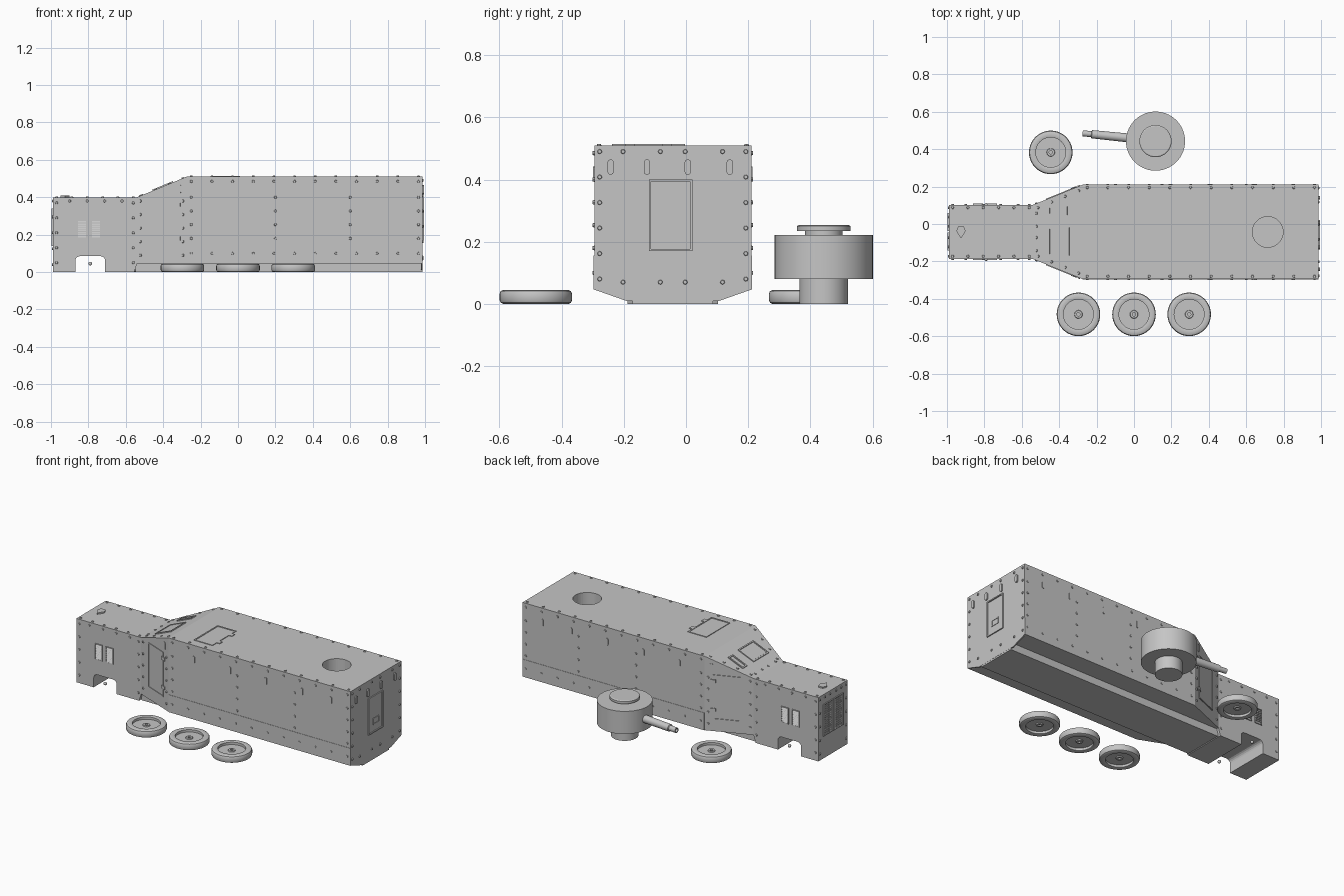
import bpy, bmesh, math
from mathutils import Vector, Matrix

if "Cube" in bpy.data.objects:
    bpy.data.objects.remove(bpy.data.objects["Cube"])

grey = bpy.data.materials.new("plain grey")
grey.use_nodes = True
COL = (0.56, 0.56, 0.56, 1)
grey.diffuse_color = COL
grey.node_tree.nodes["Principled BSDF"].inputs["Base Color"].default_value = COL

CY = -0.0425                       # hull centre line
W, HW = 0.2525, 0.145              # half widths of hull and hood
ROOF, HOOD, FLOOR = 0.51, 0.4, 0.046
NOSE, STEP, SHOULDER, TAIL = -0.99, -0.54, -0.275, 0.987


def finish(name, bm, loc=(0, CY, 0), mirror=False, smooth=False):
    bmesh.ops.recalc_face_normals(bm, faces=bm.faces)
    me = bpy.data.meshes.new(name)
    bm.to_mesh(me)
    bm.free()
    me.materials.append(grey)
    ob = bpy.data.objects.new(name, me)
    ob.location = loc
    bpy.context.collection.objects.link(ob)
    bpy.ops.object.select_all(action='DESELECT')
    ob.select_set(True)
    bpy.context.view_layer.objects.active = ob
    if smooth:
        bpy.ops.object.shade_smooth_by_angle()
    if mirror:
        m = ob.modifiers.new("both sides", 'MIRROR')
        m.use_axis = (False, True, False)
    return ob


def frame(origin, u, v):
    u, v = Vector(u).normalized(), Vector(v).normalized()
    m = Matrix((u, v, u.cross(v))).transposed().to_4x4()
    m.translation = origin
    return m


def prism(bm, m, pts, lo, hi):
    a = [bm.verts.new(m @ Vector((x, y, lo))) for x, y in pts]
    b = [bm.verts.new(m @ Vector((x, y, hi))) for x, y in pts]
    bm.faces.new(a)
    bm.faces.new(b)
    for i in range(len(pts)):
        j = (i + 1) % len(pts)
        bm.faces.new((a[i], a[j], b[j], b[i]))


def plate(bm, m, u0, u1, v0, v1, t=0.005):
    prism(bm, m, [(u0, v0), (u1, v0), (u1, v1), (u0, v1)], -0.002, t)


def border(bm, m, u0, u1, v0, v1, w=0.008, t=0.006):
    plate(bm, m, u0, u1, v0, v0 + w, t)
    plate(bm, m, u0, u1, v1 - w, v1, t)
    plate(bm, m, u0, u0 + w, v0 + w, v1 - w, t)
    plate(bm, m, u1 - w, u1, v0 + w, v1 - w, t)


def louvres(bm, m, v0, v1, n, lo, hi):
    h = (v1 - v0) / n
    for k in range(n):
        v = v0 + k * h
        prism(bm, m, [(-0.002, v), (0.005, v), (-0.002, v + h)], lo, hi)


def slot(bm, m, u, v, t=0.004, r=0.01, half=0.015):
    pts = []
    for k in range(12):
        a = math.pi * k / 5 if k < 6 else math.pi * (k - 1) / 5
        pts.append((u + r * math.cos(a), v + r * math.sin(a) + (half if k < 6 else -half)))
    prism(bm, m, pts, -0.002, t)


def rivets(bm, m, a, b, n):
    for i in range(n):
        p = Vector(a).lerp(Vector(b), i / (n - 1)).to_3d()
        bmesh.ops.create_cone(bm, cap_ends=True, segments=8, radius1=0.009, radius2=0.006, depth=0.01,
                              matrix=m @ Matrix.Translation(p))


def lathe(name, profile, loc, seg=40):
    bm = bmesh.new()
    vs = [bm.verts.new((r, 0, z)) for r, z in profile]
    es = [bm.edges.new(p) for p in zip(vs, vs[1:])]
    bmesh.ops.spin(bm, geom=vs + es, cent=(0, 0, 0), axis=(0, 0, 1), angle=math.tau, steps=seg)
    bmesh.ops.remove_doubles(bm, verts=bm.verts, dist=0.0002)
    return finish(name, bm, loc, smooth=True)


def cut(target, bm):
    cutter = finish("cutter", bm)
    cutter.hide_render = True
    bpy.context.view_layer.objects.active = target
    m = target.modifiers.new("cut", 'BOOLEAN')
    m.operation, m.solver, m.object = 'DIFFERENCE', 'EXACT', cutter
    bpy.ops.object.modifier_apply(modifier=m.name)
    bpy.data.objects.remove(cutter)


# Panels of the hull that carry details
side = frame((0, -W, 0), (1, 0, 0), (0, 0, 1))
hood_side = frame((0, -HW, 0), (1, 0, 0), (0, 0, 1))
cheek = frame((STEP, -HW, 0), (SHOULDER - STEP, HW - W, 0), (0, 0, 1))
slope = frame((STEP, 0, HOOD), (SHOULDER - STEP, 0, ROOF - HOOD), (0, 1, 0))
roof = frame((0, 0, ROOF), (1, 0, 0), (0, 1, 0))
hood_top = frame((0, 0, HOOD), (1, 0, 0), (0, 1, 0))
nose = frame((NOSE, 0, 0), (0, -1, 0), (0, 0, 1))
tail = frame((TAIL, 0, 0), (0, 1, 0), (0, 0, 1))

# Hull lofted through rectangular cross-sections
bm = bmesh.new()
rings = []
for x, w, low, h in ((NOSE, HW, 0, HOOD), (-0.555, HW, 0, HOOD), (STEP, HW, FLOOR, HOOD),
                     (SHOULDER, W, FLOOR, ROOF), (TAIL, W, FLOOR, ROOF)):
    sec = [(-w, low), (-w, h), (w, h), (w, low)]
    rings.append([bm.verts.new((x, y, z)) for y, z in sec])
bm.faces.new(rings[0])
bm.faces.new(rings[-1])
for p, q in zip(rings, rings[1:]):
    for i in range(4):
        j = (i + 1) % 4
        bm.faces.new((p[i], p[j], q[j], q[i]))
hull = finish("hull", bm)

# Wheel arch through the hood
bm = bmesh.new()
arch = [(-0.71, -0.05), (-0.87, -0.05)]
for cx, start in ((-0.845, math.pi), (-0.735, math.pi / 2)):
    for k in range(5):
        a = start - k * math.pi / 8
        arch.append((cx + 0.025 * math.cos(a), 0.06 + 0.025 * math.sin(a)))
prism(bm, side, arch, -1, 1)
cut(hull, bm)

# Turret socket in the roof
bm = bmesh.new()
bmesh.ops.create_cone(bm, cap_ends=True, segments=48, radius1=0.082, radius2=0.082, depth=0.3,
                      matrix=Matrix.Translation((0.715, 0, ROOF)))
cut(hull, bm)

# Keel under the hull floor
bm = bmesh.new()
prism(bm, tail, [(-0.13, 0), (0.13, 0), (0.13, 0.06), (-0.13, 0.06)], -1.535, -0.001)
finish("keel", bm)

# Tapered lower edge of the tail plate
bm = bmesh.new()
prism(bm, tail, [(-W, FLOOR), (-0.15, 0.01), (0.15, 0.01), (W, FLOOR)], -0.008, 0)
finish("tail_plate_edge", bm)

# Overlapping lower side strips
bm = bmesh.new()
plate(bm, side, SHOULDER, TAIL, FLOOR, 0.155, 0.002)
finish("side_strips", bm, mirror=True)

# Roof and slope hatches
bm = bmesh.new()
hy = -0.078
plate(bm, roof, -0.14, -0.01, hy - 0.118, hy + 0.118, 0.001)
border(bm, roof, -0.14, -0.01, hy - 0.118, hy + 0.118, t=0.004)
for y in (hy - 0.06, hy + 0.06):
    plate(bm, roof, -0.015, 0.01, y - 0.015, y + 0.015, 0.004)
border(bm, slope, 0.09, 0.21, -0.125, 0.025)
plate(bm, slope, 0.1, 0.2, -0.115, 0.015, 0.003)
border(bm, slope, 0.09, 0.2, 0.09, 0.135)
finish("hatches", bm)

# Rear door with its frame and small panel
bm = bmesh.new()
border(bm, tail, -0.077, 0.063, 0.17, 0.4, 0.007, 0.007)
plate(bm, tail, -0.067, 0.053, 0.18, 0.39, 0.003)
border(bm, tail, -0.035, 0.025, 0.22, 0.26, 0.005, 0.006)
for y in (-0.2, -0.083, 0.048, 0.183):
    slot(bm, tail, y, 0.44, 0.008)
finish("rear_door", bm)

# Side doors on the cheeks
bm = bmesh.new()
border(bm, cheek, 0.075, 0.235, 0.12, 0.4, 0.006, 0.004)
for v in (0.17, 0.35):
    plate(bm, cheek, 0.22, 0.25, v, v + 0.02, 0.006)
slot(bm, cheek, 0.245, 0.445)
finish("side_doors", bm, mirror=True)

# Firing slots along the hull
bm = bmesh.new()
for x in (-0.1, 0.15, 0.4, 0.65, 0.85):
    slot(bm, side, x, 0.42, r=0.008)
finish("side_slots", bm, mirror=True)

# Louvred vents on both hood sides
bm = bmesh.new()
for u in (-0.86, -0.785):
    border(bm, hood_side, u, u + 0.052, 0.18, 0.28, 0.005)
    louvres(bm, frame((u, -HW, 0), (0, -1, 0), (0, 0, 1)), 0.185, 0.275, 8, -0.047, -0.005)
finish("hood_vents", bm, mirror=True)

# Radiator grille
bm = bmesh.new()
for u in (-0.1, 0.004):
    border(bm, nose, u, u + 0.096, 0.14, 0.34, 0.006)
    for k in range(1, 8):
        plate(bm, nose, u + k * 0.012 - 0.0015, u + k * 0.012 + 0.0015, 0.145, 0.335, 0.005)
    louvres(bm, frame((NOSE, -u, 0), (-1, 0, 0), (0, 0, 1)), 0.146, 0.334, 14, -0.09, -0.006)
finish("radiator_grille", bm)

# Filler cap on the hood
bm = bmesh.new()
cap = [(-0.925, -0.035), (-0.9, 0.005), (-0.91, 0.03), (-0.94, 0.03), (-0.95, 0.005)]
prism(bm, hood_top, cap, -0.002, 0.009)
finish("filler_cap", bm)

# Axle ends in the wheel arches
bm = bmesh.new()
bmesh.ops.create_uvsphere(bm, u_segments=12, v_segments=8, radius=0.01,
                          matrix=Matrix.Translation((-0.79, -HW, 0.045)))
finish("axle_ends", bm, mirror=True, smooth=True)

# Low rivets along the seams
bm = bmesh.new()
rivets(bm, side, (-0.25, 0.485), (0.965, 0.485), 12)
rivets(bm, side, (-0.25, 0.1), (0.965, 0.1), 12)
for x in (-0.25, 0.2, 0.6, 0.965):
    rivets(bm, side, (x, 0.18), (x, 0.4), 4)
rivets(bm, roof, (-0.25, -0.237), (0.965, -0.237), 12)
for u in (0.02, 0.265):
    rivets(bm, cheek, (u, 0.09), (u, 0.38), 5)
rivets(bm, slope, (0.03, -0.13), (0.265, -0.22), 4)
rivets(bm, slope, (0.02, -0.1), (0.02, -0.03), 2)
for x in (NOSE + 0.02, STEP - 0.02):
    rivets(bm, hood_side, (x, 0.05), (x, 0.37), 5)
rivets(bm, hood_side, (-0.9, 0.38), (-0.62, 0.38), 4)
rivets(bm, hood_top, (NOSE + 0.02, -0.13), (STEP - 0.02, -0.13), 6)
rivets(bm, nose, (0.13, 0.04), (0.13, 0.38), 5)
rivets(bm, nose, (0.03, 0.38), (0.08, 0.38), 2)
rivets(bm, tail, (-0.235, 0.08), (-0.235, 0.49), 6)
rivets(bm, tail, (-0.16, 0.49), (-0.04, 0.49), 2)
rivets(bm, tail, (-0.16, 0.07), (-0.04, 0.07), 2)
finish("rivets", bm, mirror=True)

# Loose wheels lying flat
half = [(0, 0.02), (0.009, 0.02), (0.009, 0.034), (0.02, 0.034), (0.022, 0.028), (0.08, 0.028),
        (0.08, 0.043), (0.085, 0.045), (0.105, 0.045), (0.113, 0.041)]
tyre = half + [(0.1165, 0.033)] + [(0.1165, 0.012)] + [(r, 0.045 - z) for r, z in reversed(half)]
for name, x, y in (("wheel_a", -0.297, -0.483), ("wheel_b", 0, -0.483),
                   ("wheel_c", 0.295, -0.483), ("wheel_d", -0.445, 0.383)):
    lathe(name, tyre, (x, y, 0))

# Loose turret with peg and cupola
lathe("turret", [(0, 0), (0.078, 0), (0.078, 0.08), (0.158, 0.08), (0.158, 0.222), (0.06, 0.222),
                 (0.06, 0.235), (0.086, 0.235), (0.086, 0.25), (0.08, 0.254), (0, 0.254)],
      (0.115, 0.443, 0), 56)

# Gun barrel with narrow muzzle
gun = lathe("gun_barrel", [(0, 0), (0.025, 0), (0.022, 0.335), (0.016, 0.338), (0.016, 0.385),
                           (0.01, 0.385), (0.01, 0.36), (0, 0.36)], (0.108, 0.446, 0.15), 24)
gun.rotation_euler = Vector((-0.245, 0.025, 0)).to_track_quat('Z', 'Y').to_euler()
